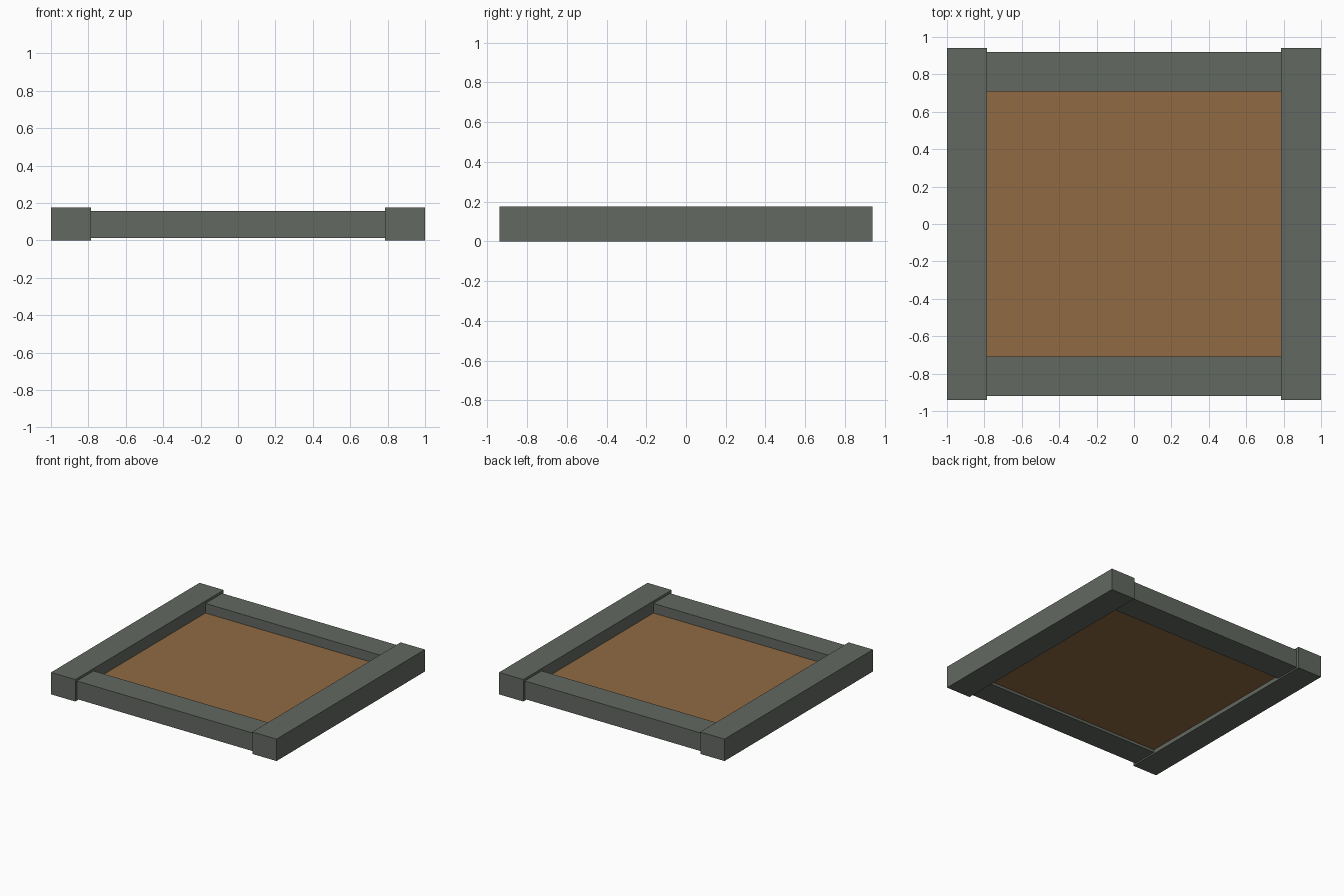
import bpy

if "Cube" in bpy.data.objects:
    bpy.data.objects.remove(bpy.data.objects["Cube"])


def material(name, rgb):
    m = bpy.data.materials.new(name)
    m.diffuse_color = (*rgb, 1)
    m.use_nodes = True
    m.node_tree.nodes["Principled BSDF"].inputs["Base Color"].default_value = m.diffuse_color
    return m


def box(name, lo, hi, mat):
    """Axis-aligned box between two corners."""
    bpy.ops.mesh.primitive_cube_add(
        size=1, location=[(a + b) / 2 for a, b in zip(lo, hi)])
    ob = bpy.context.object
    ob.name = name
    ob.scale = [b - a for a, b in zip(lo, hi)]
    bpy.ops.object.transform_apply(location=False, rotation=False, scale=True)
    ob.data.materials.append(mat)
    return ob


grey = material("grey green", (0.125, 0.14, 0.119))
brown = material("wood brown", (0.28, 0.143, 0.055))

# Long side beams, slightly taller and longer than the cross beams
for side, x0, x1 in (("left", -1, -0.785), ("right", 0.785, 1)):
    box(side + "_beam", (x0, -0.94, 0), (x1, 0.94, 0.176), grey)

# Cross beams between them
for side, y0, y1 in (("front", -0.92, -0.708), ("back", 0.708, 0.92)):
    box(side + "_beam", (-0.785, y0, 0.012), (0.785, y1, 0.157), grey)

# Recessed panel
box("panel", (-0.785, -0.708, 0.033), (0.785, 0.708, 0.08), brown)
